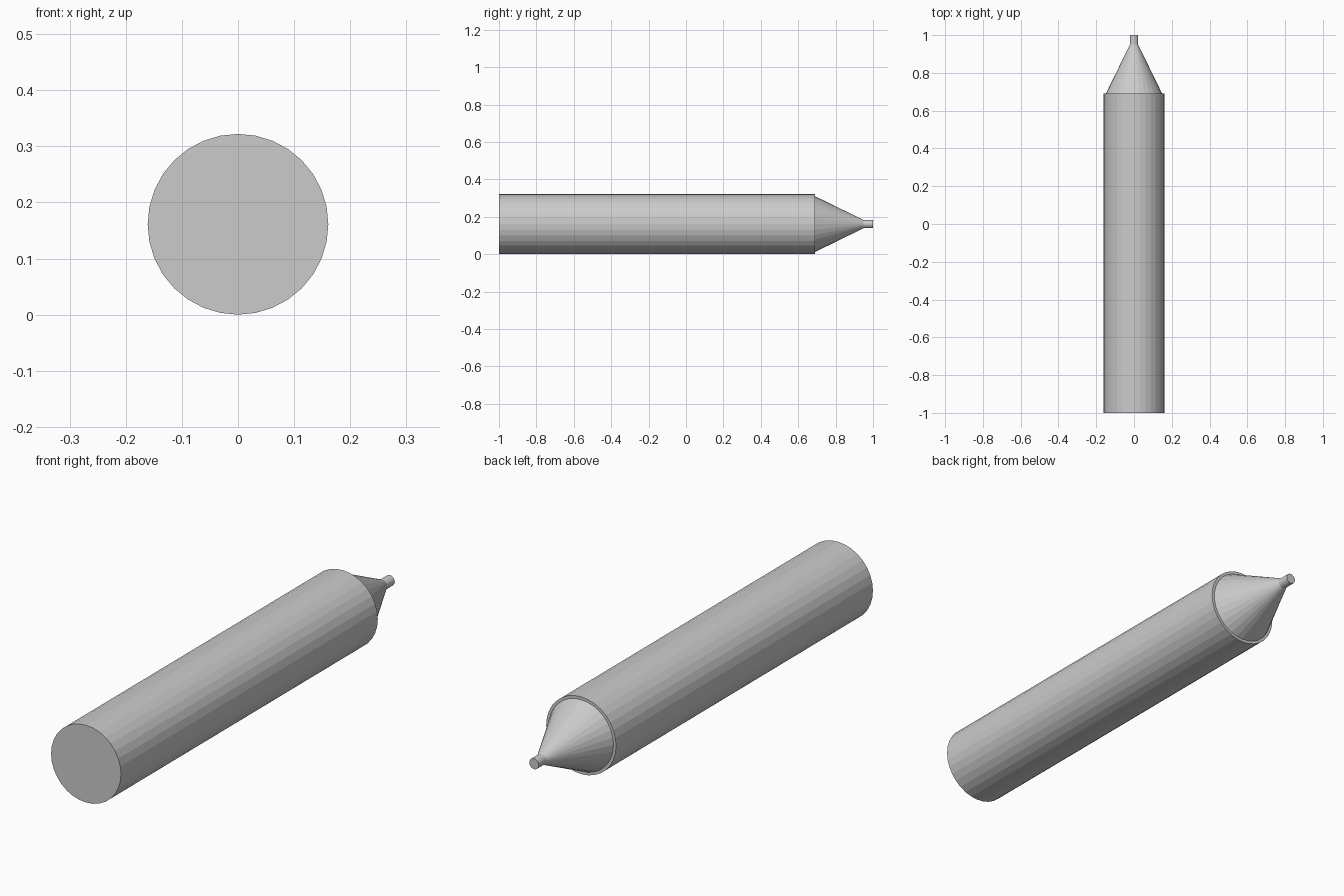
import bpy
from math import pi

if "Cube" in bpy.data.objects:
    bpy.data.objects.remove(bpy.data.objects["Cube"])

RADIUS = 0.161


def round_part(name, r_front, r_back, y_front, y_back):
    """Faceted round section lying along y, from y_front to y_back."""
    bpy.ops.mesh.primitive_cone_add(
        vertices=32, radius1=r_front, radius2=r_back, depth=y_back - y_front,
        location=(0, (y_front + y_back) / 2, RADIUS), rotation=(-pi / 2, 0, 0))
    bpy.context.object.name = name


# main barrel, slightly wider than the cone so a thin rim shows
round_part("barrel", RADIUS, RADIUS, -1.0, 0.69)
# tapered point
round_part("tapered_point", 0.149, 0.021, 0.69, 0.952)
# small blunt nib
round_part("nib", 0.022, 0.022, 0.945, 1.0)
